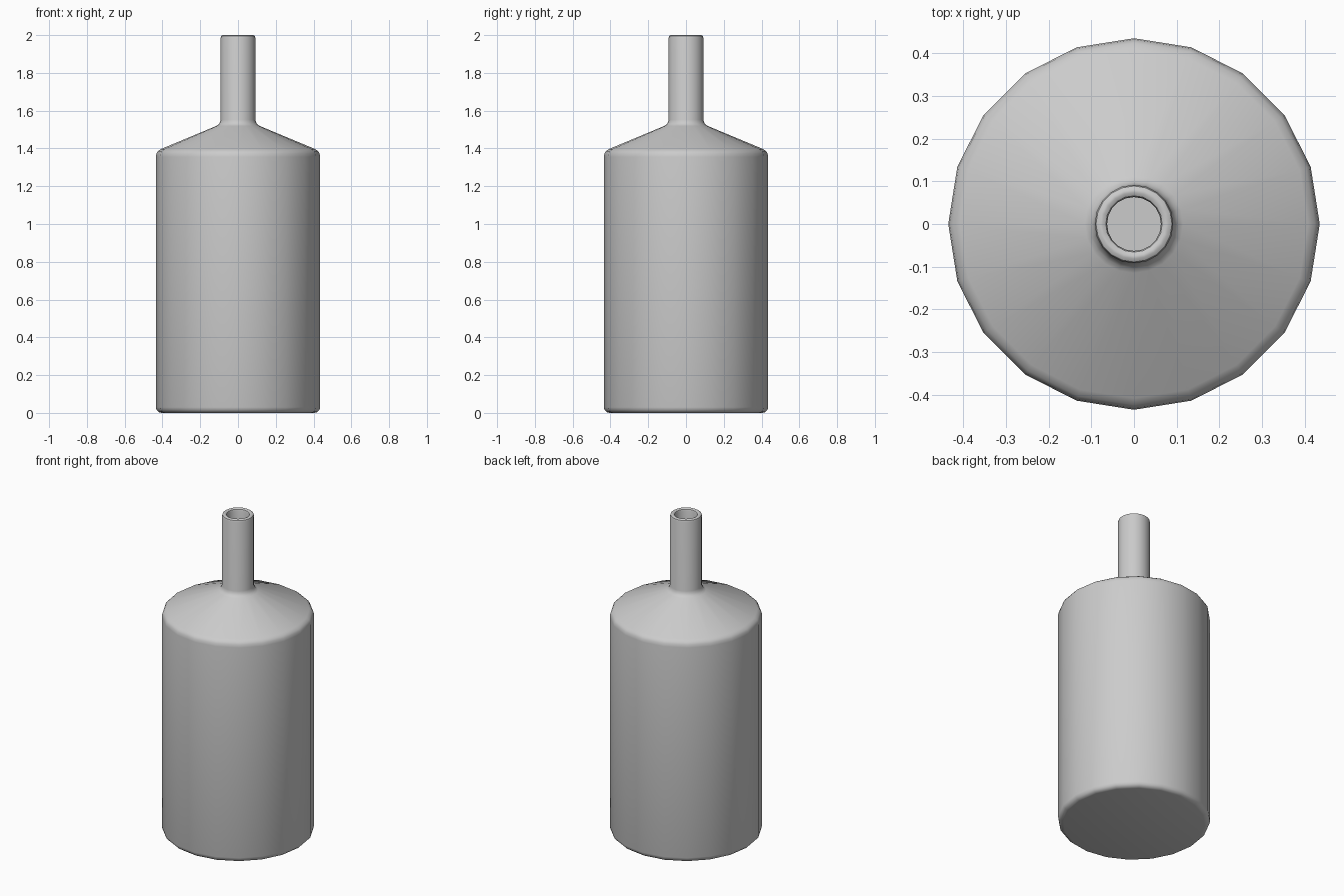
import bpy, bmesh, math

if "Cube" in bpy.data.objects:
    bpy.data.objects.remove(bpy.data.objects["Cube"])

SIDES = 20

# Bottle cross-section (radius, height): outside from base to lip, then the hollow inside
profile = [
    # rounded base and body
    (0.405, 0.0), (0.42, 0.004), (0.431, 0.015), (0.435, 0.03),
    # rounded shoulder
    (0.435, 1.355), (0.432, 1.373), (0.424, 1.386), (0.408, 1.397),
    # fillet into the neck
    (0.115, 1.519), (0.104, 1.526), (0.096, 1.537), (0.092, 1.552),
    # rolled lip
    (0.092, 1.985), (0.089, 1.995), (0.081, 2.0),
    (0.074, 2.0), (0.066, 1.995), (0.063, 1.985),
    # inside of neck, shoulder, body and floor
    (0.063, 1.535), (0.074, 1.51), (0.09, 1.498),
    (0.39, 1.373), (0.403, 1.36), (0.406, 1.345),
    (0.406, 0.045), (0.39, 0.03),
]

bm = bmesh.new()
rings = []
for r, z in profile:
    rings.append([bm.verts.new((r * math.cos(2 * math.pi * i / SIDES),
                                r * math.sin(2 * math.pi * i / SIDES), z))
                  for i in range(SIDES)])
for a, b in zip(rings, rings[1:]):
    for i in range(SIDES):
        j = (i + 1) % SIDES
        bm.faces.new((a[i], a[j], b[j], b[i]))
# underside and inner floor
bm.faces.new(rings[0][::-1])
bm.faces.new(rings[-1])

mesh = bpy.data.meshes.new("bottle")
bm.to_mesh(mesh)
bm.free()
bottle = bpy.data.objects.new("bottle", mesh)
bpy.context.collection.objects.link(bottle)

# Smooth shading with crisp edges
bpy.context.view_layer.objects.active = bottle
bottle.select_set(True)
bpy.ops.object.shade_smooth_by_angle(angle=math.radians(40))
